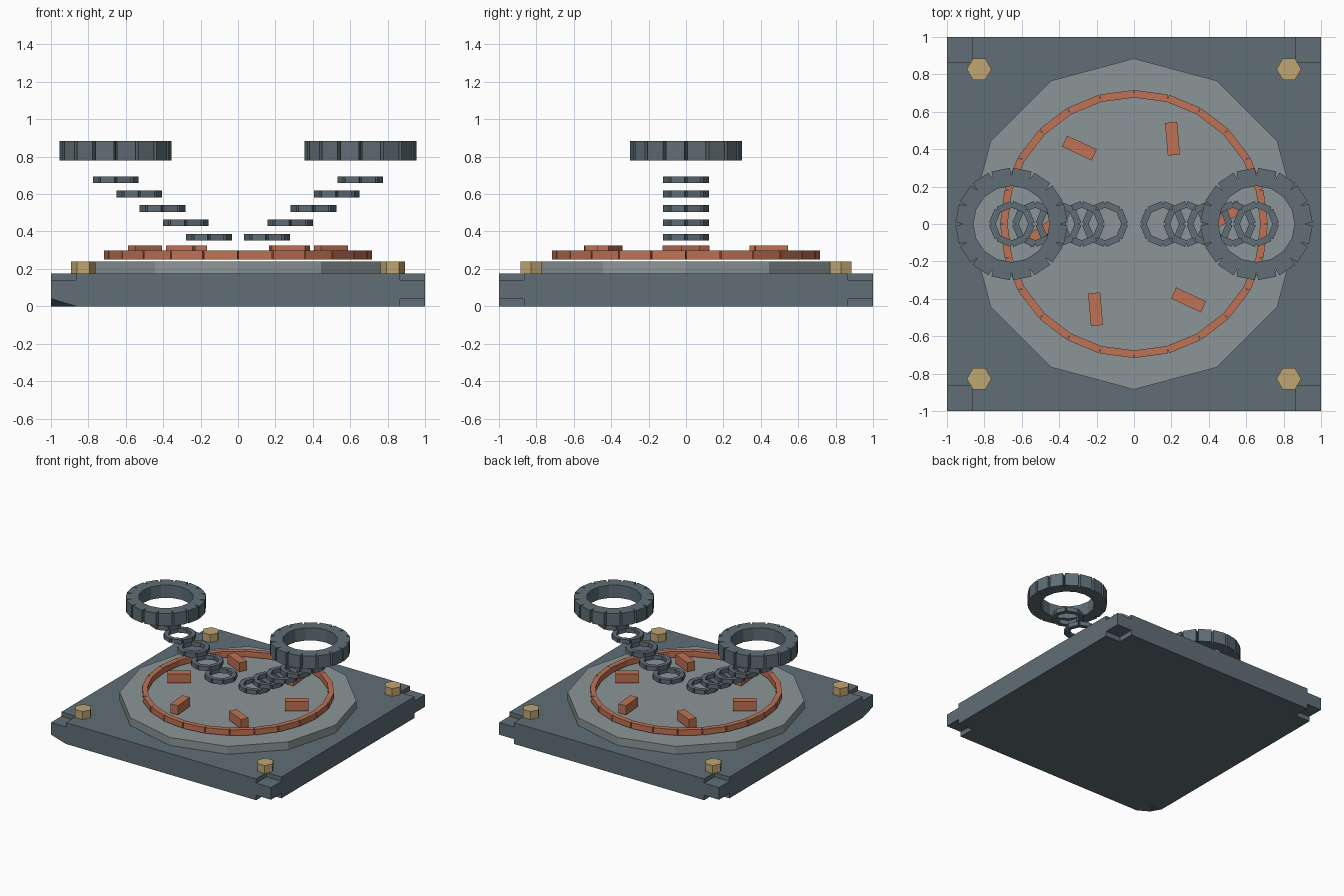
import bpy, bmesh, math
from mathutils import Matrix, Vector

if "Cube" in bpy.data.objects:
    bpy.data.objects.remove(bpy.data.objects["Cube"])


def material(name, rgb):
    m = bpy.data.materials.new(name)
    m.diffuse_color = (*rgb, 1)
    m.use_nodes = True
    m.node_tree.nodes["Principled BSDF"].inputs["Base Color"].default_value = m.diffuse_color
    return m


STEEL = material("dark_steel", (0.115, 0.155, 0.18))
PLATE = material("pale_metal", (0.26, 0.30, 0.31))
COPPER = material("copper", (0.52, 0.17, 0.09))
BRASS = material("brass", (0.53, 0.38, 0.17))


def finish(name, bm, mat):
    bmesh.ops.recalc_face_normals(bm, faces=bm.faces)
    me = bpy.data.meshes.new(name)
    bm.to_mesh(me)
    bm.free()
    me.materials.append(mat)
    ob = bpy.data.objects.new(name, me)
    bpy.context.collection.objects.link(ob)
    return ob


def prism(name, sides, radius, center, z0, z1, mat):
    bm = bmesh.new()
    bmesh.ops.create_cone(bm, cap_ends=True, segments=sides, radius1=radius, radius2=radius, depth=z1 - z0)
    ob = finish(name, bm, mat)
    # put a corner on the +x axis
    first = ob.data.vertices[0].co
    ob.data.transform(Matrix.Rotation(-math.atan2(first.y, first.x), 4, 'Z'))
    ob.location = (*center, (z0 + z1) / 2)
    return ob


def block_circle(name, count, radius, size, start, turn, center, z0, mat):
    """Blocks of (radial, tangential, height) size spread around a circle."""
    bm = bmesh.new()
    for i in range(count):
        a = start + math.tau * i / count
        pos = Vector((radius * math.cos(a), radius * math.sin(a), size[2] / 2))
        m = Matrix.Translation(pos) @ Matrix.Rotation(a + turn, 4, 'Z') @ Matrix.Diagonal((*size, 1))
        bmesh.ops.create_cube(bm, size=1, matrix=m)
    ob = finish(name, bm, mat)
    ob.location = (*center, z0)
    return ob


# Square base with notched corners: stacked outlines joined level by level
IN = 0.865
levels = [(0, IN), (0.04, IN), (0.04, 1), (0.14, 1), (0.14, IN), (0.175, IN)]
bm = bmesh.new()
rings = []
for k, (z, c) in enumerate(levels):
    ring = []
    for q in range(4):
        cc = 1 if (k == 1 and q == 2) else c  # one lower corner is sloped, not stepped
        for x, y in ((1, IN), (cc, cc), (IN, 1)):
            ring.append(bm.verts.new(Matrix.Rotation(q * math.pi / 2, 3, 'Z') @ Vector((x, y, z))))
    rings.append(ring)
for lo, hi in zip(rings, rings[1:]):
    for i in range(12):
        j = (i + 1) % 12
        if i % 3 == 0:
            bm.faces.new((lo[i], hi[j], hi[i]))
            bm.faces.new((lo[i], lo[j], hi[j]))
        else:
            bm.faces.new((lo[i], lo[j], hi[i]))
            bm.faces.new((lo[j], hi[j], hi[i]))
bm.faces.new(rings[0][::-1])
bm.faces.new(rings[-1])
bmesh.ops.remove_doubles(bm, verts=bm.verts, dist=1e-4)
bmesh.ops.dissolve_degenerate(bm, edges=bm.edges, dist=1e-4)
finish("base_slab", bm, STEEL)

# Twelve-sided plate
prism("center_plate", 12, 0.885, (0, 0), 0.17, 0.24, PLATE)

# Copper ring and six slanted marker blocks
block_circle("copper_ring", 24, 0.69, (0.04, 0.18, 0.047), math.radians(7.5), 0, (0, 0), 0.25, COPPER)
block_circle("marker_blocks", 6, 0.5, (0.175, 0.065, 0.075), math.radians(5.7),
             math.radians(29.3), (0, 0), 0.25, COPPER)

# Hexagonal bolts
for sx in (-1, 1):
    for sy in (-1, 1):
        prism("corner_bolt", 6, 0.066, (sx * 0.828, sy * 0.828), 0.175, 0.24, BRASS)

# Cuffs and the rising chains of links
for s in (-1, 1):
    block_circle("cuff", 16, 0.248, (0.096, 0.1, 0.105), math.pi / 16, 0, (s * 0.655, 0), 0.78, STEEL)
    for i in range(5):
        block_circle("chain_link", 8, 0.098, (0.035, 0.08, 0.036), math.pi / 8, 0,
                     (s * (0.155 + 0.1245 * i), 0), 0.351 + 0.077 * i, STEEL)
